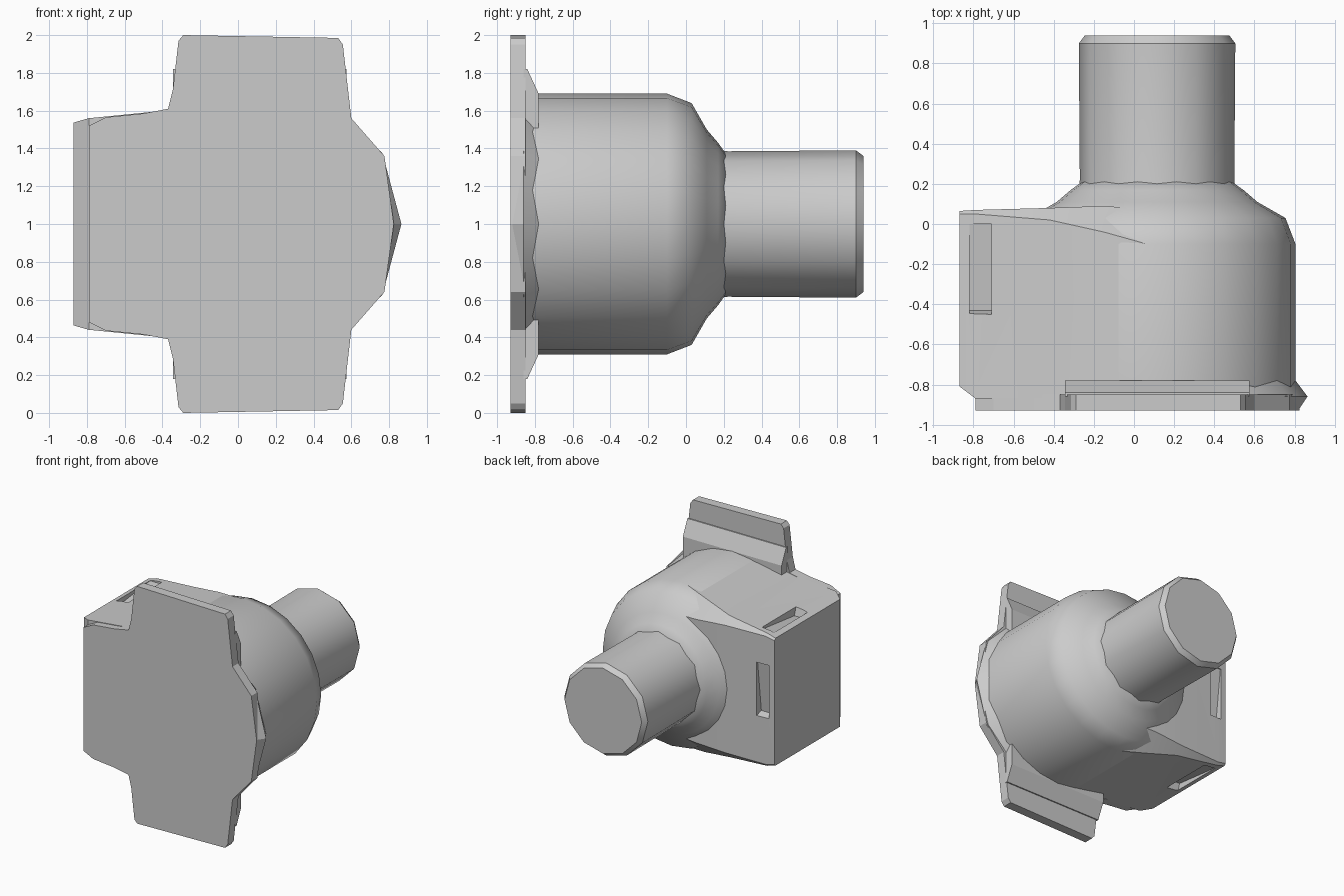
import bpy, bmesh
from math import sin, cos, pi, radians

cube = bpy.data.objects.get("Cube")
if cube:
    bpy.data.objects.remove(cube, do_unlink=True)

AXIS_X, AXIS_Z = 0.115, 1.0

grey = bpy.data.materials.new("plain grey")
grey.use_nodes = True
grey.diffuse_color = (0.6, 0.6, 0.6, 1)
grey.node_tree.nodes["Principled BSDF"].inputs["Base Color"].default_value = (0.6, 0.6, 0.6, 1)


def loft(name, rings, smooth=None):
    """Skin a list of equal-length point rings and cap both ends."""
    bm = bmesh.new()
    rows = [[bm.verts.new(p) for p in ring] for ring in rings]
    n = len(rows[0])
    for a, b in zip(rows, rows[1:]):
        for i in range(n):
            j = (i + 1) % n
            bm.faces.new((a[i], a[j], b[j], b[i]))
    bm.faces.new(rows[0])
    bm.faces.new(rows[-1])
    bmesh.ops.recalc_face_normals(bm, faces=bm.faces)
    mesh = bpy.data.meshes.new(name)
    bm.to_mesh(mesh)
    bm.free()
    ob = bpy.data.objects.new(name, mesh)
    bpy.context.collection.objects.link(ob)
    mesh.materials.append(grey)
    if smooth:
        bpy.ops.object.select_all(action='DESELECT')
        ob.select_set(True)
        bpy.context.view_layer.objects.active = ob
        bpy.ops.object.shade_smooth_by_angle(angle=radians(smooth))
    return ob


def turned(name, profile, sides, smooth=35):
    """Turn a (radius, y) profile around the horizontal axis."""
    return loft(name, [[(AXIS_X + r * cos(2 * pi * i / sides), y,
                         AXIS_Z + r * sin(2 * pi * i / sides))
                        for i in range(sides)] for r, y in profile], smooth)


# Round housing, its rim and the shaft
turned("housing", [(0.69, -0.9), (0.69, -0.1), (0.64, 0.03),
                   (0.5, 0.11), (0.43, 0.17), (0.36, 0.22)], 24, 40)
turned("rim", [(0.71, -0.92), (0.75, -0.86), (0.69, -0.78)], 12, 25)
turned("shaft", [(0.4, 0.1), (0.385, 0.22), (0.39, 0.9), (0.36, 0.94)], 12, 35)

# Front plate with upper and lower tabs
upper = [(-0.79, 1.52), (-0.7, 1.565), (-0.5, 1.585), (-0.37, 1.61), (-0.345, 1.71),
         (-0.315, 1.97), (-0.29, 2.0), (0.53, 1.985), (0.555, 1.95), (0.6, 1.56),
         (0.775, 1.36), (0.825, 1.0)]
outline = upper + [(x, 2 - z) for x, z in reversed(upper[:-1])]
loft("front_plate", [[(x, y, z) for x, z in outline] for y in (-0.93, -0.85)])

# Sloped webs behind the tabs
for side, name in ((1, "upper_web"), (-1, "lower_web")):
    section = [(-0.86, 0.82), (-0.84, 0.82), (-0.78, 0.69), (-0.78, 0.48), (-0.86, 0.48)]
    loft(name, [[(x, y, 1 + side * h) for y, h in section] for x in (-0.345, 0.575)])

# Side block blending into the housing: x, half height, front y, back y, chamfer
stations = [(-0.87, 0.537, -0.81, 0.065, 0.015), (-0.79, 0.56, -0.87, 0.07, 0.02),
            (-0.42, 0.597, -0.87, 0.08, 0.06), (-0.15, 0.65, -0.87, 0.09, 0.13),
            (0.1, 0.688, -0.87, 0.07, 0.18)]
block = loft("side_block", [[(x, f, 1 - h), (x, b - c, 1 - h), (x, b, 1 - h + c),
                             (x, b, 1 + h - c), (x, b - c, 1 + h), (x, f, 1 + h)]
                            for x, h, f, b, c in stations], 30)

# Shallow wedge pockets in the top, bottom and back of the block
def pocket(name, place):
    profile = [(0.0, 0.04), (0.0, -0.01), (0.43, -0.06), (0.46, 0.04)]
    cutter = loft(name, [[place(x, s, d) for s, d in profile] for x in (-0.82, -0.71)])
    cutter.hide_render = True
    cutter.hide_viewport = True
    cut = block.modifiers.new(name, 'BOOLEAN')
    cut.operation = 'DIFFERENCE'
    cut.solver = 'EXACT'
    cut.object = cutter


pocket("top_pocket_cutter", lambda x, s, d: (x, -s, 1.56 + d))
pocket("bottom_pocket_cutter", lambda x, s, d: (x, -s, 0.44 - d))
pocket("back_pocket_cutter", lambda x, s, d: (x, 0.07 + d, 1.3 - s))
